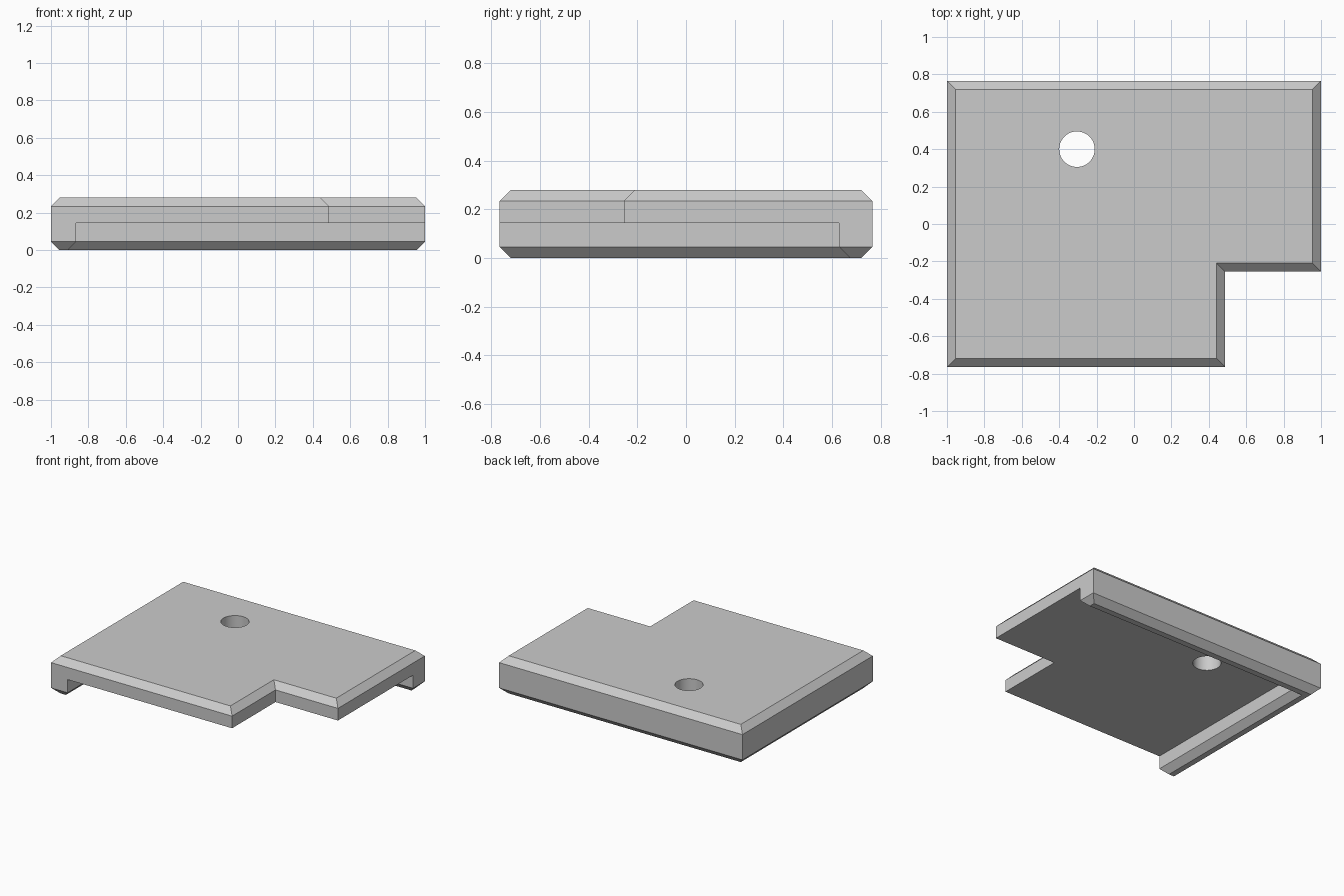
import bpy
import bmesh
from mathutils import Vector

cube = bpy.data.objects.get("Cube")
if cube:
    bpy.data.objects.remove(cube, do_unlink=True)

HALF_X, HALF_Y = 1.0, 0.765
SEAM, TOP, CHAMFER = 0.144, 0.28, 0.046

grey = bpy.data.materials.new("plain grey")
grey.use_nodes = True
colour = (0.6, 0.6, 0.6, 1)
grey.diffuse_color = colour
grey.node_tree.nodes["Principled BSDF"].inputs["Base Color"].default_value = colour


def inset(outline, d):
    """Mitred inward offset of a counter-clockwise, square-cornered outline."""
    pts = [Vector(p) for p in outline]
    normals = []
    for a, b in zip(pts, pts[1:] + pts[:1]):
        e = (b - a).normalized()
        normals.append(Vector((-e.y, e.x)))
    return [p + (normals[i - 1] + normals[i]) * d for i, p in enumerate(pts)]


def chamfered_slab(name, outline, z_flat, z_shoulder, z_cap):
    """Prism with a square edge at z_flat and a chamfered edge at z_cap."""
    bm = bmesh.new()
    levels = [(outline, z_flat), (outline, z_shoulder), (inset(outline, CHAMFER), z_cap)]
    rings = [[bm.verts.new((x, y, z)) for x, y in ring] for ring, z in levels]
    n = len(outline)
    for low, high in zip(rings, rings[1:]):
        for i in range(n):
            j = (i + 1) % n
            bm.faces.new((low[i], low[j], high[j], high[i]))
    bm.faces.new(rings[0])
    bm.faces.new(rings[-1])
    bmesh.ops.recalc_face_normals(bm, faces=bm.faces)
    mesh = bpy.data.meshes.new(name)
    bm.to_mesh(mesh)
    bm.free()
    mesh.materials.append(grey)
    obj = bpy.data.objects.new(name, mesh)
    bpy.context.collection.objects.link(obj)
    return obj


def combine(target, other, operation):
    mod = target.modifiers.new(operation.lower(), 'BOOLEAN')
    mod.operation, mod.object, mod.solver = operation, other, 'EXACT'
    bpy.context.view_layer.objects.active = target
    bpy.ops.object.modifier_apply(modifier=mod.name)
    bpy.data.objects.remove(other, do_unlink=True)


# Plate with a notched front left corner
notch_x, notch_y = 0.487, -0.255
plate = chamfered_slab("notched_plate", [
    (-HALF_X, -HALF_Y), (notch_x, -HALF_Y), (notch_x, notch_y),
    (HALF_X, notch_y), (HALF_X, HALF_Y), (-HALF_X, HALF_Y)],
    SEAM, TOP - CHAMFER, TOP)

# L-shaped lip under the right and back edges
lip_x, lip_y = -0.865, 0.628
lip = chamfered_slab("corner_lip", [
    (-HALF_X, -HALF_Y), (lip_x, -HALF_Y), (lip_x, lip_y),
    (HALF_X, lip_y), (HALF_X, HALF_Y), (-HALF_X, HALF_Y)],
    SEAM, CHAMFER, 0)
combine(plate, lip, 'UNION')

# Round through hole
bpy.ops.mesh.primitive_cylinder_add(vertices=48, radius=0.095, depth=1, location=(-0.305, 0.4, 0.2))
drill = bpy.context.object
drill.name = "hole_cutter"
drill.hide_render = True
drill.data.materials.append(grey)
combine(plate, drill, 'DIFFERENCE')

# Smooth only the wall of the hole
bpy.ops.object.select_all(action='DESELECT')
plate.select_set(True)
bpy.context.view_layer.objects.active = plate
bpy.ops.object.shade_smooth_by_angle(angle=0.5)
